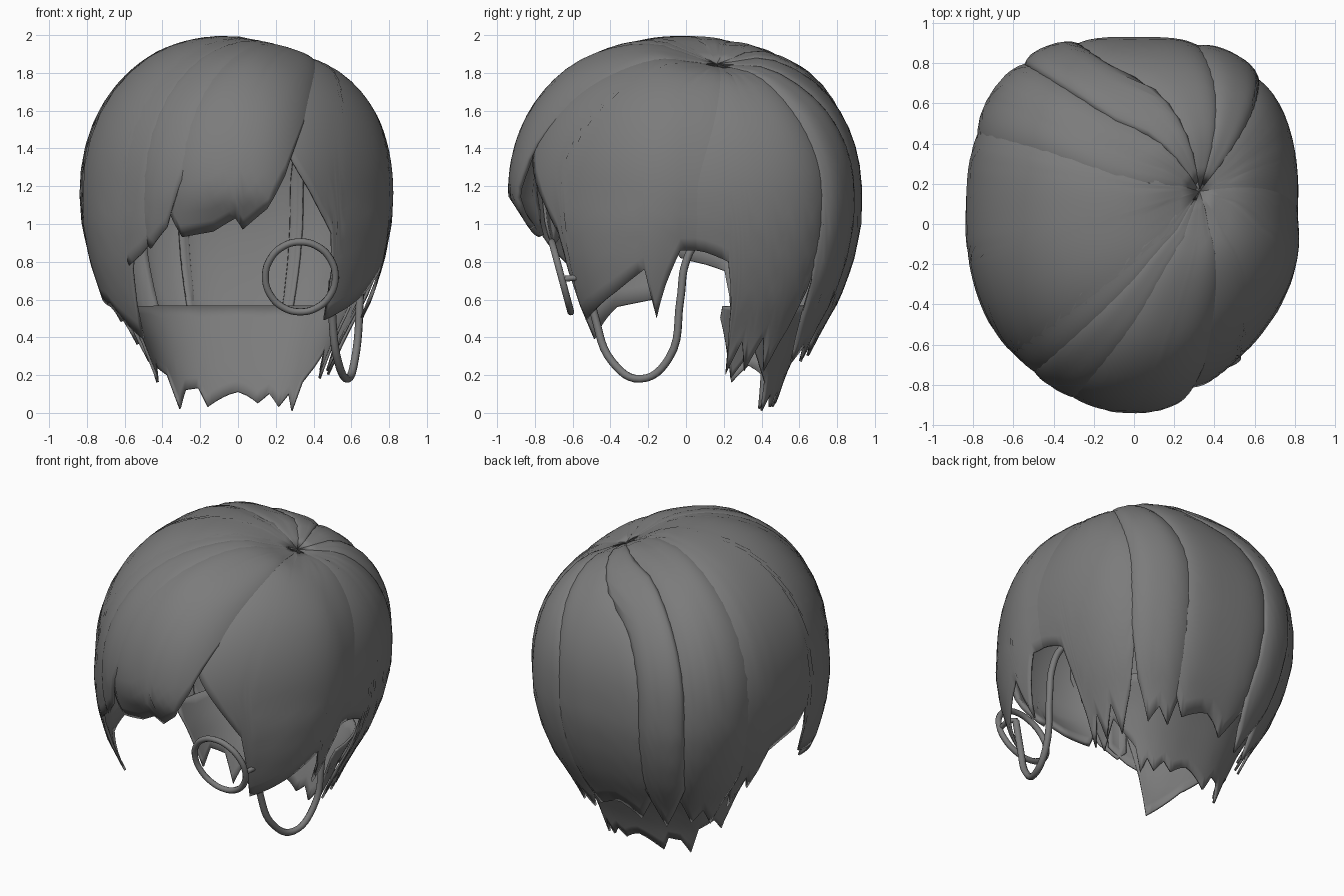
import bpy, bmesh, math
from mathutils import Vector

if "Cube" in bpy.data.objects:
    bpy.data.objects.remove(bpy.data.objects["Cube"])

grey = bpy.data.materials.new("dark grey")
grey.diffuse_color = (0.2, 0.2, 0.2, 1)
grey.use_nodes = True
grey.node_tree.nodes["Principled BSDF"].inputs["Base Color"].default_value = grey.diffuse_color

ZC, H, RX, RY = 1.15, 0.83, 0.805, 0.90     # widest height, dome height, half widths
POLE = (0.40, 0.13)                          # where the parting sits on the dome
TAPER = [(0, .50), (.2, .58), (.4, .69), (.6, .83), (.8, .925), (1, .985), (ZC, 1)]


def lerp(table, v):
    for (a, b), (c, d) in zip(table, table[1:]):
        if v <= c:
            return b + (d - b) * max(0, (v - a) / (c - a))
    return table[-1][1]


def power(v, e):
    return math.copysign(abs(v) ** e, v)


def surface(az, q, off):
    """Point on the hair volume: q 0..1 runs parting to widest, beyond 1 hangs down."""
    a = math.radians(az)
    rho = math.sin(min(q, 1) * math.pi / 2)
    u = rho * math.cos(a) + (1 - rho * rho) * POLE[0]
    v = rho * math.sin(a) + (1 - rho * rho) * POLE[1]
    r = min(1, math.hypot(u, v))
    b = math.atan2(v, u)
    c, s = math.cos(b), math.sin(b)
    e = 0.72 if s > 0 else 1 + 0.14 * max(0, c * abs(s)) * 2   # square back, rounder front right
    z = ZC + (H + off) * (1 - r ** 2.15) ** (1 / 2.15)
    if q > 1:
        z = ZC - (q - 1)
        drop = ZC - z
        r = lerp(TAPER, z) + 0.08 * max(0, s) * drop
        if s < 0:       # front corners flare, the fringe curls in
            r += 0.4 * abs(s * c) * drop - 0.6 * s ** 6 * drop
    z -= 0.07 * math.exp(-(rho / 0.22) ** 2)
    return Vector((r * (RX + off) * power(c, e), r * (RY + off) * power(s, e), z))


def reach(az, z):
    if z < ZC:
        return 1 + ZC - z
    lo, hi = 0.4, 1.0
    for _ in range(25):
        mid = (lo + hi) / 2
        lo, hi = (mid, hi) if surface(az, mid, 0).z > z else (lo, mid)
    return lo


def lock(name, hem, base=0.0, bulge=0.03, top=None, rows=20, thick=0.014, squash=0):
    """Sheet of hair from the parting (or height top) to a jagged hem of (azimuth, z)."""
    azs = []
    for (a, _), (c, _) in zip(hem, hem[1:]):
        n = max(1, math.ceil((c - a) / 2.5))
        azs += [a + (c - a) * k / n for k in range(n)]
    azs.append(hem[-1][0])
    bm, grid = bmesh.new(), []
    for az in azs:
        s = (az - azs[0]) / (azs[-1] - azs[0]) * 2 - 1
        q1 = reach(az, lerp(hem, az))
        q0 = reach(az, top) if top else 0
        col = []
        for j in range(rows + 1):
            q = q0 + (q1 - q0) * j / rows
            p = surface(az, q, (base + bulge * (1 - abs(s) ** 3.5)) * min(1, q * 2))
            if squash:
                k = squash * (top - p.z) / top
                p.x *= 1 + k * .5
                p.y *= 1 - k
            col.append(bm.verts.new(p))
        grid.append(col)
    for c, d in zip(grid, grid[1:]):
        for j in range(rows):
            bm.faces.new((c[j], c[j + 1], d[j + 1], d[j]))
    bmesh.ops.remove_doubles(bm, verts=bm.verts, dist=0.0005)
    me = bpy.data.meshes.new(name)
    bm.to_mesh(me)
    bm.free()
    ob = bpy.data.objects.new(name, me)
    bpy.context.collection.objects.link(ob)
    me.materials.append(grey)
    m = ob.modifiers.new("thickness", 'SOLIDIFY')
    m.thickness, m.offset = thick, -1
    bpy.ops.object.select_all(action='DESELECT')
    ob.select_set(True)
    bpy.context.view_layer.objects.active = ob
    bpy.ops.object.shade_smooth_by_angle(angle=math.radians(40))
    return ob


# Side panels
lock("right_front_hair", [(-72, 1.42), (-60, 1.18), (-50, .95), (-48, .75), (-46, .49), (-38, .55),
     (-28, .64), (-16, .76), (-13, .5), (-8, .68), (-2, .86), (6, .86)], 0, .03)
lock("right_back_hair", [(-6, .9), (3, .85), (9, .8), (12, .55), (15, .2), (20, .38),
     (25, .22), (31, .4), (38, .22), (45, .45), (52, 1.05)], -.006, .026)
lock("left_side_hair", [(150, .9), (157, .36), (163, .6), (167, .48), (172, .75), (182, .82), (187, .95),
     (192, .6), (206, .56), (221, .39), (225, .75), (230, 1.05), (238, 1.3)], 0, .035)

# Back locks
lock("back_right_hair", [(45, .9), (50, .5), (58, .27), (65, .36), (72, .27), (77, .45)], .0, .035)
lock("back_middle_hair", [(72, .5), (80, .33), (90, .4), (97, .3), (106, .5)], .002, .03)
lock("back_strip", [(102, .6), (107, .4), (112, .27), (118, .4), (125, .6)], .012, .03)
lock("back_left_hair", [(121, .5), (129, .3), (137, .4), (144, .27), (151, .45), (157, .62),
     (162, .9)], 0, .035)

# Fringe swept across the forehead
lock("fringe_main", [(-117, 1.05), (-113, .93), (-100, .96), (-91, 1.03), (-88, .97), (-78, 1.08),
     (-71, 1.25), (-67, 1.42), (-63, 1.62)], .008, .035, thick=.03)
lock("fringe_middle", [(-130, .92), (-126, .87), (-118, .98), (-112, 1.2), (-106, 1.4)], .004, .028)
lock("fringe_side", [(-148, 1.3), (-142, 1.02), (-136, .78), (-130, .84), (-122, .95)], .0, .026)

# Short jagged hair at the nape
lock("nape_hair", [(10, .5), (15, .36), (22, .18), (32, .34), (42, .24), (52, .16), (58, .01),
     (63, .1), (70, .03), (77, .1), (83, .05), (90, .11), (103, .03), (108, .13), (118, .12), (126, .02),
     (134, .2), (148, .25), (157, .16), (163, .3), (170, .5)],
     -.06, .01, top=.56, rows=8, squash=.08)


def tube(name, pts, radius, closed=False):
    cu = bpy.data.curves.new(name, 'CURVE')
    cu.dimensions = '3D'
    cu.bevel_depth, cu.bevel_resolution, cu.resolution_u = radius, 2, 6
    cu.use_fill_caps = True
    sp = cu.splines.new('BEZIER')
    sp.bezier_points.add(len(pts) - 1)
    for bp, p in zip(sp.bezier_points, pts):
        bp.co = p
        bp.handle_left_type = bp.handle_right_type = 'AUTO'
    sp.use_cyclic_u = closed
    cu.materials.append(grey)
    bpy.context.collection.objects.link(bpy.data.objects.new(name, cu))


# Eyepiece ring, its short arm and the hanging cord hooked over the ear
ring = [(0.33 + .185 * math.cos(t), -.66 - .05 * math.sin(t), .72 + .185 * math.sin(t))
        for t in [k * math.pi / 6 for k in range(12)]]
tube("eyepiece_ring", ring, .019, True)
tube("eyepiece_arm", [(.51, -.64, .71), (.52, -.57, .715), (.50, -.51, .7)], .016)
tube("ear_cord", [(.50, -.52, .7), (.50, -.48, .5), (.53, -.39, .27), (.58, -.24, .18), (.62, -.09, .29),
     (.645, -.03, .6), (.645, 0, .8), (.63, .06, .9), (.61, .12, .92), (.59, .19, .88)], .021)
